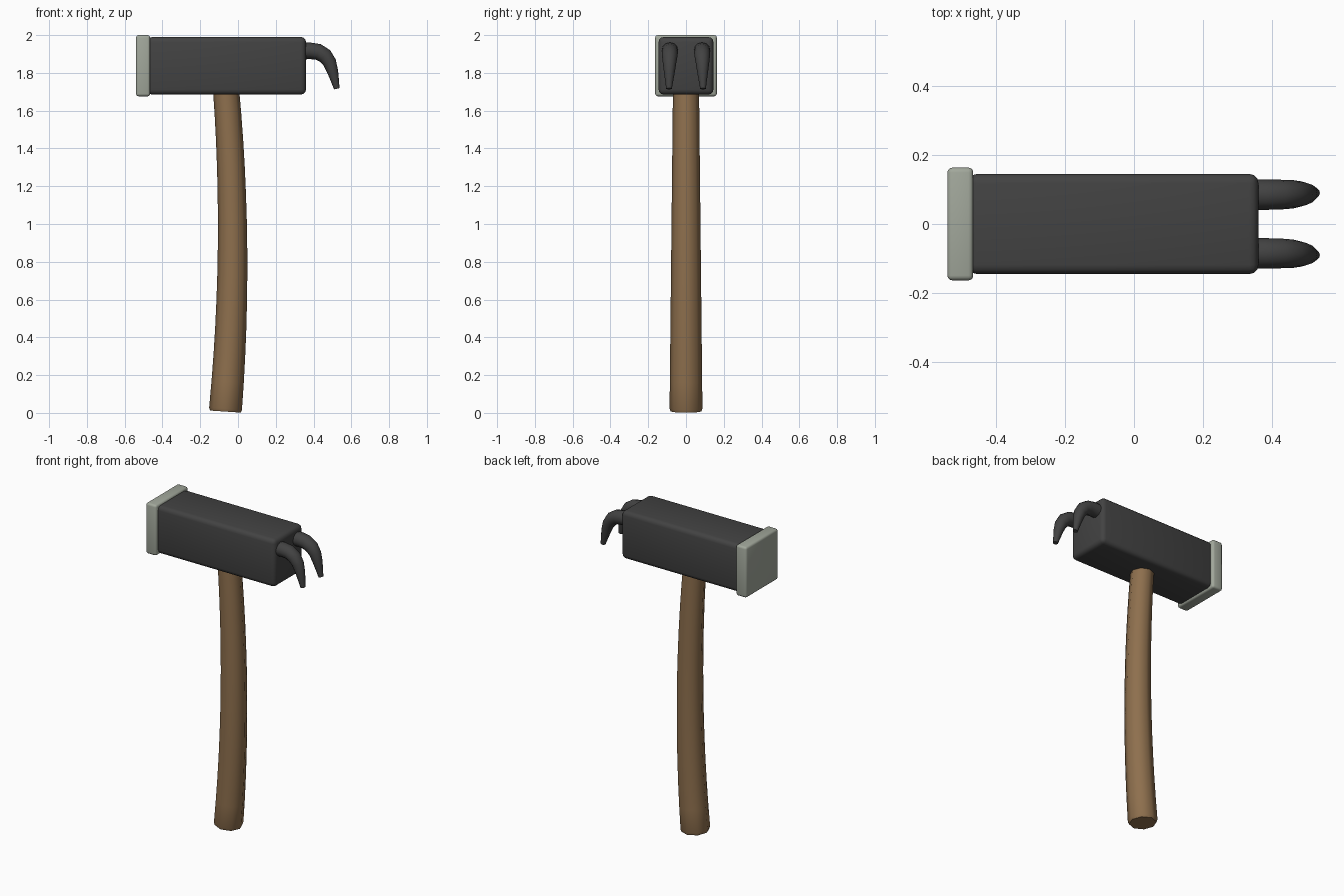
import bpy, bmesh, math
from mathutils import Vector

if "Cube" in bpy.data.objects:
    bpy.data.objects.remove(bpy.data.objects["Cube"], do_unlink=True)


def material(name, color):
    m = bpy.data.materials.new(name)
    m.use_nodes = True
    m.diffuse_color = (*color, 1)
    bsdf = m.node_tree.nodes["Principled BSDF"]
    bsdf.inputs["Base Color"].default_value = (*color, 1)
    bsdf.inputs["Roughness"].default_value = 0.6
    return m


iron = material("dark iron", (0.055, 0.055, 0.055))
steel = material("pale steel", (0.36, 0.39, 0.33))
wood = material("brown wood", (0.27, 0.16, 0.075))


def finish(name, bm, mat, angle):
    mesh = bpy.data.meshes.new(name)
    bmesh.ops.recalc_face_normals(bm, faces=bm.faces)
    bm.to_mesh(mesh)
    bm.free()
    obj = bpy.data.objects.new(name, mesh)
    bpy.context.collection.objects.link(obj)
    mesh.materials.append(mat)
    bpy.ops.object.select_all(action="DESELECT")
    obj.select_set(True)
    bpy.context.view_layer.objects.active = obj
    bpy.ops.object.shade_smooth_by_angle(angle=math.radians(angle))
    return obj


def rounded_box(name, low, high, bevel, mat):
    bm = bmesh.new()
    bmesh.ops.create_cube(bm, size=1)
    low, high = Vector(low), Vector(high)
    for v in bm.verts:
        v.co = (low + high) / 2 + v.co * (high - low)
    bmesh.ops.bevel(bm, geom=bm.edges[:], offset=bevel, segments=3,
                    profile=0.5, affect="EDGES")
    return finish(name, bm, mat, 40)


def tube(name, stations, sides, mat, angle):
    """Sweep a circle along stations of (x, y, z, radius) bending in the xz plane."""
    bm = bmesh.new()
    pts = [Vector(s[:3]) for s in stations]
    rings = []
    for i, p in enumerate(pts):
        t = pts[min(i + 1, len(pts) - 1)] - pts[max(i - 1, 0)]
        side = Vector((0, 1, 0))
        out = side.cross(t).normalized()
        r = stations[i][3]
        rings.append([bm.verts.new(p + r * (math.cos(a) * out + math.sin(a) * side))
                      for a in (math.tau * k / sides for k in range(sides))])
    for a, b in zip(rings, rings[1:]):
        for k in range(sides):
            n = (k + 1) % sides
            bm.faces.new((a[k], a[n], b[n], b[k]))
    bm.faces.new(rings[0])
    bm.faces.new(rings[-1])
    return finish(name, bm, mat, angle)


# Head block and striking plate
rounded_box("head", (-0.48, -0.145, 1.685), (0.36, 0.145, 1.99), 0.027, iron)
rounded_box("striking_plate", (-0.54, -0.163, 1.676), (-0.465, 0.163, 2.0), 0.014, steel)

# Bowed, tapering handle
handle = [(-0.067, 0, 0.007, 0.081), (-0.066, 0, 0.022, 0.087)]
steps = 12
for i in range(1, steps + 1):
    t = i / steps
    x = -0.066 * (1 - t) + -0.064 * t + 0.144 * t * (1 - t)
    handle.append((x, 0, 0.022 + 1.7 * t, 0.087 - 0.018 * t))
tube("handle", handle, 8, wood, 60)

# Pair of curved claws
for label, s in (("left", 1), ("right", -1)):
    claw = [(0.33, 0.085, 1.914, 0.044), (0.38, 0.085, 1.917, 0.044),
            (0.425, 0.085, 1.911, 0.043), (0.46, 0.086, 1.89, 0.041),
            (0.485, 0.087, 1.855, 0.036), (0.502, 0.088, 1.805, 0.029),
            (0.514, 0.089, 1.755, 0.021), (0.523, 0.09, 1.716, 0.015)]
    tube(label + "_claw", [(x, y * s, z, r) for x, y, z, r in claw], 12, iron, 60)
